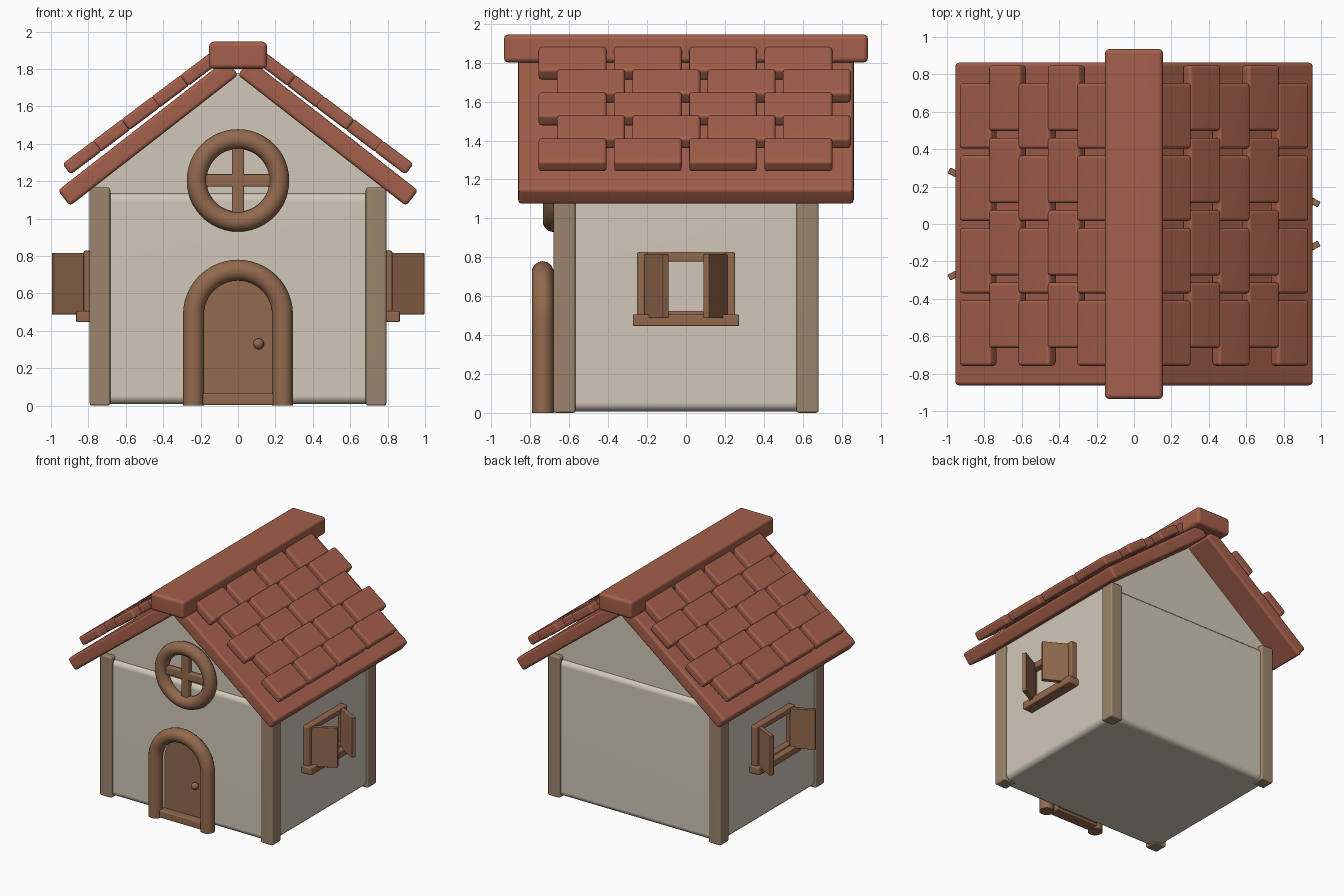
import bpy, bmesh, math
from mathutils import Matrix, Vector

if "Cube" in bpy.data.objects:
    bpy.data.objects.remove(bpy.data.objects["Cube"], do_unlink=True)


def material(name, rgb):
    m = bpy.data.materials.new(name)
    m.use_nodes = True
    m.diffuse_color = (*rgb, 1)
    m.node_tree.nodes["Principled BSDF"].inputs["Base Color"].default_value = (*rgb, 1)
    return m


PLASTER = material("cream plaster", (0.64, 0.575, 0.48))
POST = material("pale timber", (0.33, 0.235, 0.15))
WOOD = material("brown wood", (0.29, 0.142, 0.075))
CLAY = material("red clay", (0.37, 0.115, 0.07))


def finish(ob, mat):
    ob.data.materials.append(mat)
    bpy.ops.object.select_all(action="DESELECT")
    ob.select_set(True)
    bpy.context.view_layer.objects.active = ob
    if ob.type == "CURVE":
        bpy.ops.object.convert(target="MESH")
        ob = bpy.context.object
    bpy.ops.object.shade_smooth_by_angle(angle=math.radians(40))
    mod = ob.modifiers.new("even shading", "WEIGHTED_NORMAL")
    mod.keep_sharp = True
    return ob


def mesh_object(name, bm, mat):
    bmesh.ops.recalc_face_normals(bm, faces=bm.faces)
    me = bpy.data.meshes.new(name)
    bm.to_mesh(me)
    bm.free()
    ob = bpy.data.objects.new(name, me)
    bpy.context.collection.objects.link(ob)
    return finish(ob, mat)


def box(name, center, size, mat, bevel=0.008, turn=0, axis="Y"):
    bm = bmesh.new()
    bmesh.ops.create_cube(bm, size=1)
    bmesh.ops.scale(bm, vec=size, verts=bm.verts)
    bmesh.ops.bevel(bm, geom=bm.edges[:], offset=bevel, segments=3,
                    profile=0.5, affect="EDGES")
    bm.transform(Matrix.Translation(center) @ Matrix.Rotation(turn, 4, axis))
    return mesh_object(name, bm, mat)


def prism(name, outline, y0, y1, mat):
    # extrude an x-z outline along y
    bm = bmesh.new()
    face = bm.faces.new([bm.verts.new((x, y0, z)) for x, z in outline])
    out = bmesh.ops.extrude_face_region(bm, geom=[face])
    verts = [v for v in out["geom"] if isinstance(v, bmesh.types.BMVert)]
    bmesh.ops.translate(bm, vec=(0, y1 - y0, 0), verts=verts)
    return mesh_object(name, bm, mat)


def arch(radius, spring, bottom, steps=24):
    curve = [(radius * math.cos(math.pi * i / steps),
              spring + radius * math.sin(math.pi * i / steps)) for i in range(steps + 1)]
    return [(radius, bottom)] + curve + [(-radius, bottom)]


# Walls, gable and corner posts
box("walls", (0, 0, 0.573), (1.55, 1.33, 1.13), PLASTER, 0.045)
prism("gable", [(-0.77, 1.08), (0.77, 1.08), (0.77, 1.17), (0, 1.78), (-0.77, 1.17)],
      -0.635, 0.635, PLASTER)
for sx in (-1, 1):
    for sy in (-1, 1):
        box("corner_post", (sx * 0.738, sy * 0.625, 0.583), (0.11, 0.112, 1.166), POST, 0.012)

# Roof slabs with five staggered rows of tiles
SLOPE = math.radians(37.9)
TILE_SLOPE = math.radians(37)
for s in (-1, 1):
    box("roof_slab", (s * 0.481, 0, 1.459), (1.14, 1.725, 0.105), CLAY, 0.02, s * SLOPE)
    for row in range(5):
        x, z = 0.833 - 0.157 * row, 1.327 + 0.118 * row
        shift = 0.095 * (row % 2)
        for col in range(4):
            y = -0.583 + 0.387 * col + shift
            box("roof_tile", (s * x, y, z), (0.21, 0.35, 0.072), CLAY, 0.018, s * TILE_SLOPE)
box("roof_ridge", (0, 0, 1.873), (0.31, 1.872, 0.145), CLAY, 0.025)

# Round gable window with a cross
bm = bmesh.new()
MAJOR, MINOR, N, M = 0.221, 0.053, 48, 14
rings = []
for i in range(N):
    a = 2 * math.pi * i / N
    ring = []
    for j in range(M):
        b = 2 * math.pi * j / M
        r = MAJOR + MINOR * math.cos(b)
        ring.append(bm.verts.new((r * math.cos(a), -0.683 + MINOR * math.sin(b),
                                  1.204 + r * math.sin(a))))
    rings.append(ring)
for i in range(N):
    p, q = rings[i], rings[(i + 1) % N]
    for j in range(M):
        k = (j + 1) % M
        bm.faces.new((p[j], q[j], q[k], p[k]))
mesh_object("round_window_frame", bm, WOOD)
box("round_window_upright", (0, -0.675, 1.204), (0.066, 0.05, 0.4), WOOD)
box("round_window_crossbar", (0, -0.675, 1.204), (0.4, 0.046, 0.066), WOOD)

# Arched door, tubular surround, threshold and knob
prism("door", arch(0.182, 0.49, 0.02), -0.7, -0.64, WOOD)
curve = bpy.data.curves.new("door_surround", "CURVE")
curve.dimensions = "3D"
curve.bevel_depth = 0.056
curve.bevel_resolution = 5
curve.use_fill_caps = True
path = arch(0.238, 0.486, 0.0)
spline = curve.splines.new("POLY")
spline.points.add(len(path) - 1)
for point, (x, z) in zip(spline.points, path):
    point.co = (x, -0.737, z, 1)
surround = bpy.data.objects.new("door_surround", curve)
bpy.context.collection.objects.link(surround)
finish(surround, WOOD)
box("door_threshold", (0, -0.71, 0.034), (0.39, 0.1, 0.062), WOOD)
bm = bmesh.new()
bmesh.ops.create_uvsphere(bm, u_segments=16, v_segments=10, radius=0.029)
bm.transform(Matrix.Translation((0.11, -0.722, 0.33)))
mesh_object("door_knob", bm, WOOD)

# Side windows: frame, sill and a pair of open shutters
for s in (-1, 1):
    for sy in (-1, 1):
        box("window_jamb", (s * 0.795, sy * 0.232, 0.66), (0.06, 0.04, 0.33), WOOD)
        # shutters are half closed on one side and thrown wide on the other
        tip_y = {1: 0.103, -1: 0.287}[s] * sy
        hinge = Vector((s * 0.812, sy * 0.2, 0.652))
        tip = Vector((s * 0.99, tip_y, 0.652))
        swing = tip - hinge
        box("window_shutter", (hinge + tip) / 2, (swing.length, 0.034, 0.33), WOOD, 0.005,
            math.atan2(swing.y, swing.x), "Z")
    box("window_head", (s * 0.795, 0, 0.803), (0.06, 0.5, 0.05), WOOD)
    box("window_foot", (s * 0.795, 0, 0.51), (0.05, 0.46, 0.03), WOOD)
    box("window_sill", (s * 0.81, 0, 0.476), (0.11, 0.545, 0.06), WOOD)
